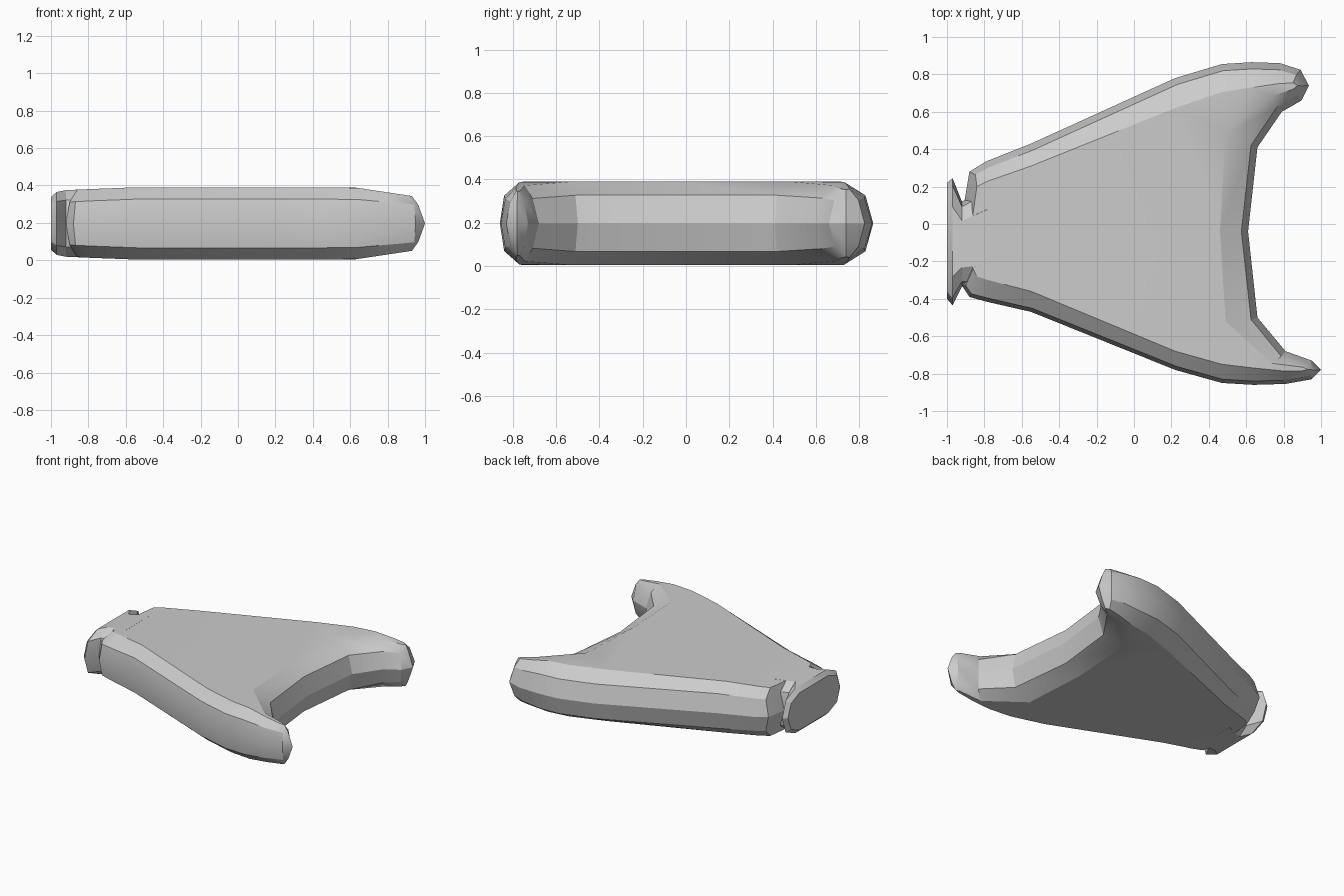
import bpy, bmesh
from mathutils import Vector

if "Cube" in bpy.data.objects:
    bpy.data.objects.remove(bpy.data.objects["Cube"])

MID_Z = 0.197
# widest outline of the plate (at mid height), clockwise from the neck
RIM = [(-.91, .10), (-.88, .28), (-.79, .335), (-.55, .43), (.22, .78), (.47, .855),
       (.63, .865), (.78, .86), (.89, .825), (.935, .74), (.895, .66), (.79, .60),
       (.66, .41), (.61, -.04), (.66, -.50), (.81, -.68), (.95, -.73), (1, -.78),
       (.95, -.83), (.81, -.855), (.64, -.86), (.47, -.85), (.22, -.78),
       (-.55, -.47), (-.79, -.415), (-.88, -.39), (-.92, -.33)]
# border of the flat top and bottom
FLAT = [(-.86, .06), (-.84, .20), (-.78, .23), (-.55, .31), (.22, .62), (.47, .705),
        (.63, .73), (.77, .75), (.85, .755), (.875, .74), (.85, .72), (.74, .685),
        (.49, .48), (.46, -.04), (.49, -.52), (.74, -.745), (.90, -.765), (.93, -.778),
        (.90, -.785), (.79, -.785), (.64, -.77), (.47, -.75), (.22, -.68),
        (-.55, -.36), (-.78, -.30), (-.84, -.28), (-.86, -.24)]


def build(name, rings):
    """Bridge equal rings of points, cap both ends and shade."""
    bm = bmesh.new()
    vs = [[bm.verts.new(p) for p in ring] for ring in rings]
    n = len(vs[0])
    for a, b in zip(vs, vs[1:]):
        for i in range(n):
            j = (i + 1) % n
            bm.faces.new((a[i], a[j], b[j], b[i]))
    caps = [bm.faces.new(vs[0]), bm.faces.new(vs[-1])]
    bmesh.ops.triangulate(bm, faces=caps)
    bmesh.ops.recalc_face_normals(bm, faces=bm.faces)
    mesh = bpy.data.meshes.new(name)
    bm.to_mesh(mesh)
    bm.free()
    ob = bpy.data.objects.new(name, mesh)
    bpy.context.collection.objects.link(ob)
    bpy.ops.object.select_all(action='DESELECT')
    ob.select_set(True)
    bpy.context.view_layer.objects.active = ob
    bpy.ops.object.shade_smooth_by_angle(angle=0.45)


def inset(points):
    """Shoulder outline, stepped in from the rim."""
    out = []
    for i, p in enumerate(points):
        d = Vector(points[(i + 1) % len(points)]) - Vector(points[i - 1])
        step = .02 if i > 17 or i in (16, 18) else .036
        inward = Vector((d.y, -d.x)).normalized()
        out.append(tuple(Vector(p) + inward * step))
    return out


def taper(x, y, full, slope):
    """Height above mid plane, dropping toward the fork tips."""
    drop = max(0, x - .62) * slope if abs(y) > .55 else 0
    if x < -.6:
        drop = (-.6 - x) * .05
    return full - drop


def level(points, full, slope, sign):
    return [(x, y, MID_Z + sign * taper(x, y, full, slope)) for x, y in points]


# forked plate
shoulder = inset(RIM)
build("forked_plate", [
    level(FLAT, .193, .15, -1),
    level(shoulder, .13, .09, -1),
    [(x, y, MID_Z) for x, y in RIM],
    level(shoulder, .13, .09, 1),
    level(FLAT, .193, .15, 1)])


# neck with flared end collar
def section(x, y0, y1, h):
    c, w = (y0 + y1) / 2, (y1 - y0) / 2
    prof = [(1, 0), (.88, .7), (.55, 1), (-.55, 1), (-.88, .7),
            (-1, 0), (-.88, -.7), (-.55, -1), (.55, -1), (.88, -.7)]
    return [(x, c + w * a, MID_Z + h * b) for a, b in prof]


build("neck_collar", [
    section(-1, -.40, .22, .14),
    section(-.97, -.435, .245, .168),
    section(-.92, -.335, .12, .178),
    section(-.78, -.34, .20, .184)])
